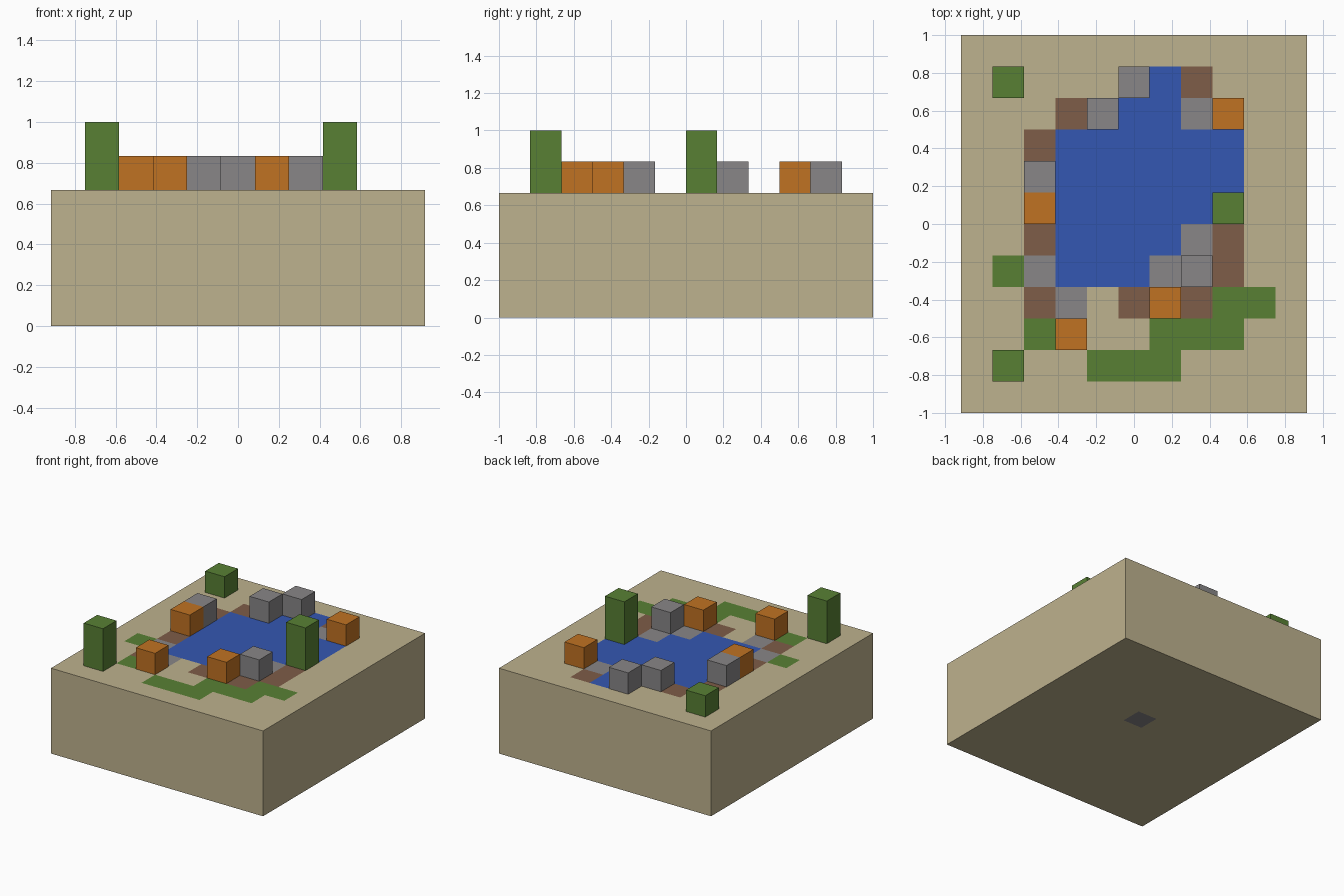
import bpy, bmesh
from math import copysign
from mathutils import Matrix, Vector

default = bpy.data.objects.get("Cube")
if default:
    bpy.data.objects.remove(default, do_unlink=True)

CELL = 1 / 6
GROUND = 4 * CELL

# Tile plan, back row first: lower case is painted ground, upper case is a raised block
PLAN = [
    "...........",
    ".B...Swb...",
    "...bSwwsO..",
    "..bwwwwww..",
    "..Swwwwww..",
    "..OwwwwwT..",
    "..bwwwwsb..",
    ".gswwwsSb..",
    "..bs.bObgg.",
    "..gO..ggg..",
    ".T..ggg....",
    "...........",
]
COLS, ROWS = len(PLAN[0]), len(PLAN)


def material(name, rgb):
    """Make one flat material from an sRGB colour."""
    linear = [((c / 255 + 0.055) / 1.055) ** 2.4 for c in rgb] + [1]
    mat = bpy.data.materials.new(name)
    mat.use_nodes = True
    mat.diffuse_color = linear
    mat.node_tree.nodes["Principled BSDF"].inputs["Base Color"].default_value = linear
    return mat


SAND = material("sand", (190, 178, 142))
WATER = material("water blue", (52, 87, 178))
GRASS = material("leaf green", (88, 128, 52))
STONE = material("stone grey", (136, 134, 135))
EARTH = material("earth brown", (126, 93, 72))
ORANGE = material("orange", (192, 114, 34))

TILES = {".": SAND, "w": WATER, "g": GRASS, "s": STONE, "b": EARTH}
# Block letter: name, material, height in cells
BLOCKS = {
    "S": ("stone_block", STONE, 1),
    "O": ("orange_block", ORANGE, 1),
    "B": ("low_bush", GRASS, 1),
    "T": ("tall_bush", GRASS, 2),
}


def add_object(name, bm, mats):
    mesh = bpy.data.meshes.new(name)
    bm.to_mesh(mesh)
    bm.free()
    for mat in mats:
        mesh.materials.append(mat)
    obj = bpy.data.objects.new(name, mesh)
    bpy.context.collection.objects.link(obj)
    return obj


def box(centre, size):
    bm = bmesh.new()
    bmesh.ops.create_cube(bm, size=1, matrix=Matrix.Translation(centre) @ Matrix.Diagonal((*size, 1)))
    return bm


# Sand base: open on top, with a grey square set into the underside
bm = box((0, 0, GROUND / 2), (COLS * CELL, ROWS * CELL, GROUND))
top = max(bm.faces, key=lambda f: f.calc_center_median().z)
bmesh.ops.delete(bm, geom=[top], context="FACES_ONLY")
bottom = min(bm.faces, key=lambda f: f.calc_center_median().z)
bmesh.ops.inset_individual(bm, faces=[bottom], thickness=CELL)
for v in bottom.verts:
    v.co.x = CELL / 2 + copysign(CELL / 2, v.co.x)
    v.co.y = CELL + copysign(CELL / 2, v.co.y)
bottom.material_index = 1
add_object("sand_base", bm, [SAND, STONE])

# Ground surface: one face per tile, coloured from the plan
bm = bmesh.new()
scale = Matrix.Diagonal((COLS * CELL, ROWS * CELL, 1, 1))
bmesh.ops.create_grid(bm, x_segments=COLS, y_segments=ROWS, size=0.5,
                      matrix=Matrix.Translation((0, 0, GROUND)) @ scale)
letters = list(TILES)
for face in bm.faces:
    c = face.calc_center_median()
    letter = PLAN[int(ROWS / 2 - c.y / CELL)][int(COLS / 2 + c.x / CELL)]
    face.material_index = letters.index(letter) if letter in TILES else 0
add_object("ground_tiles", bm, TILES.values())

# Raised blocks and bushes
for r, row in enumerate(PLAN):
    for c, letter in enumerate(row):
        if letter in BLOCKS:
            name, mat, cells = BLOCKS[letter]
            height = cells * CELL
            centre = Vector(((c + 0.5 - COLS / 2) * CELL, (ROWS / 2 - r - 0.5) * CELL,
                             GROUND + height / 2))
            add_object(name, box(centre, (CELL, CELL, height)), [mat])
